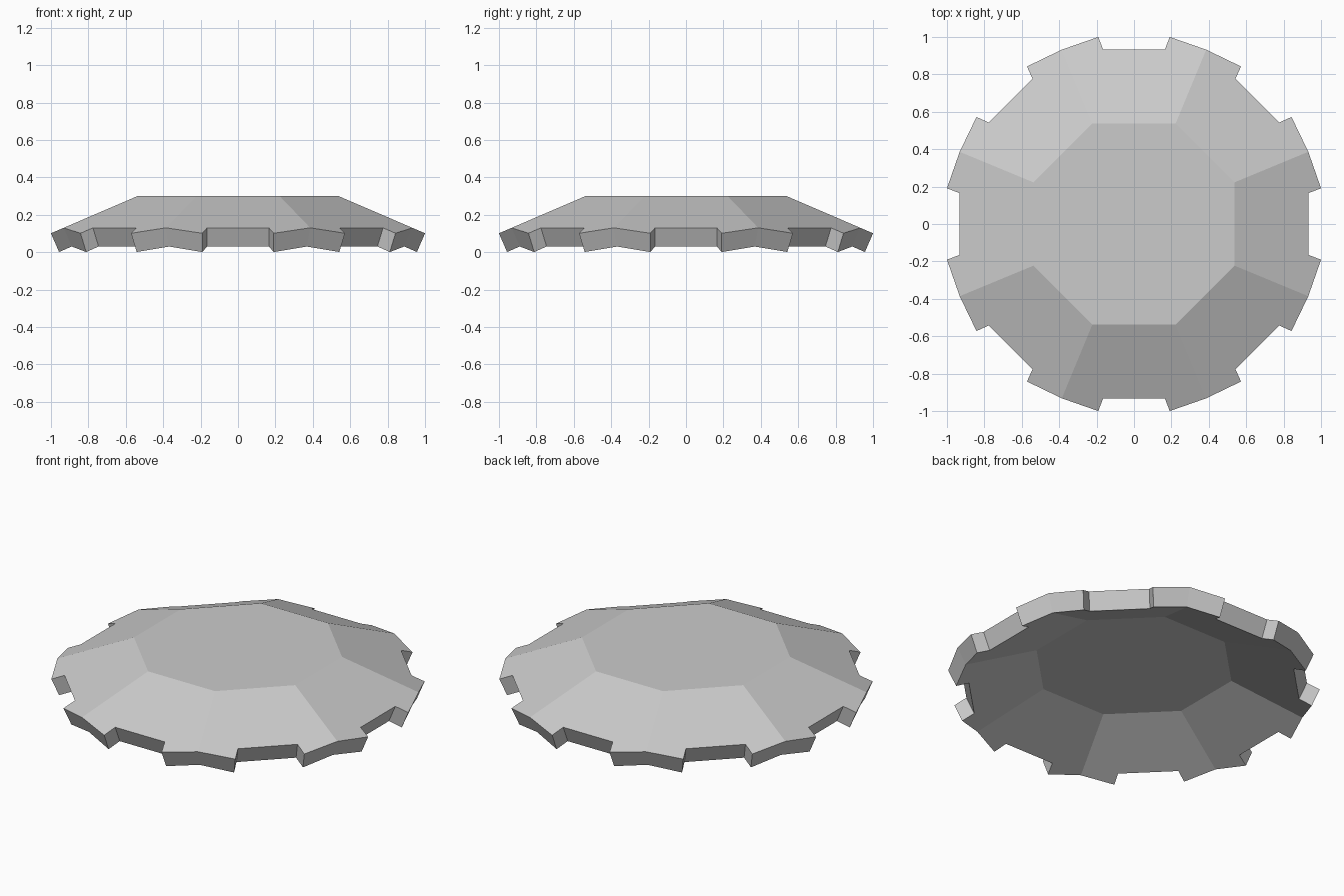
import bpy, bmesh, math
from mathutils import Vector, Matrix

cube = bpy.data.objects.get("Cube")
if cube:
    bpy.data.objects.remove(cube)

SIDES = 8
TAN = math.tan(math.pi / SIDES)
TOP_Z, TOP_R = 0.3, 0.537     # flat centre octagon
RIM_R, TIP_R = 0.932, 1.0     # notch floor and tab tip distances
SLOPE = 0.43                  # fall of the sloped panels
THICK = 0.109                 # plate thickness

normal = Vector((0, SLOPE, 1)).normalized()
drop = normal * THICK


def on_slope(u, r):
    return Vector((u, r, TOP_Z - (r - TOP_R) * SLOPE))


# Outline of one sloped panel with a notch between two half tabs
half = [(RIM_R * TAN, RIM_R), (0.191, TIP_R), (0.165, RIM_R)]
rim = [on_slope(-u, r) for u, r in half] + [on_slope(u, r) for u, r in reversed(half)]
upper_hinge = [Vector((s * TOP_R * TAN, TOP_R, TOP_Z)) for s in (1, -1)]

# Underside is the same panel shifted along its normal, mitred at the corners
under = [p - drop for p in rim]
for i, s in ((0, -1), (-1, 1)):
    under[i].x = s * under[i].y * TAN
low_z = TOP_Z - THICK
low_r = TOP_R - drop.y + (TOP_Z - drop.z - low_z) / SLOPE
lower_hinge = [Vector((s * low_r * TAN, low_r, low_z)) for s in (1, -1)]

bm = bmesh.new()
caps = ([], [])
for k in range(SIDES):
    turn = Matrix.Rotation(k * math.tau / SIDES, 3, 'Z')

    def verts(points):
        return [bm.verts.new(turn @ p) for p in points]

    a, b = verts(rim), verts(under)
    ha, hb = verts(upper_hinge), verts(lower_hinge)
    bm.faces.new(a + ha)
    bm.faces.new(b + hb)
    for i in range(len(a) - 1):
        bm.faces.new((a[i], a[i + 1], b[i + 1], b[i]))
    caps[0].append(ha[0])
    caps[1].append(hb[0])

# Flat octagons above and below
for cap in caps:
    bm.faces.new(cap)
bmesh.ops.remove_doubles(bm, verts=bm.verts[:], dist=0.0005)
bmesh.ops.recalc_face_normals(bm, faces=bm.faces[:])

mesh = bpy.data.meshes.new("notched_octagonal_plate")
bm.to_mesh(mesh)
bm.free()
plate = bpy.data.objects.new("notched_octagonal_plate", mesh)
bpy.context.collection.objects.link(plate)

# Plain grey finish
grey = bpy.data.materials.new("light_grey")
grey.use_nodes = True
colour = (0.6, 0.6, 0.6, 1)
grey.diffuse_color = colour
grey.node_tree.nodes["Principled BSDF"].inputs["Base Color"].default_value = colour
mesh.materials.append(grey)
